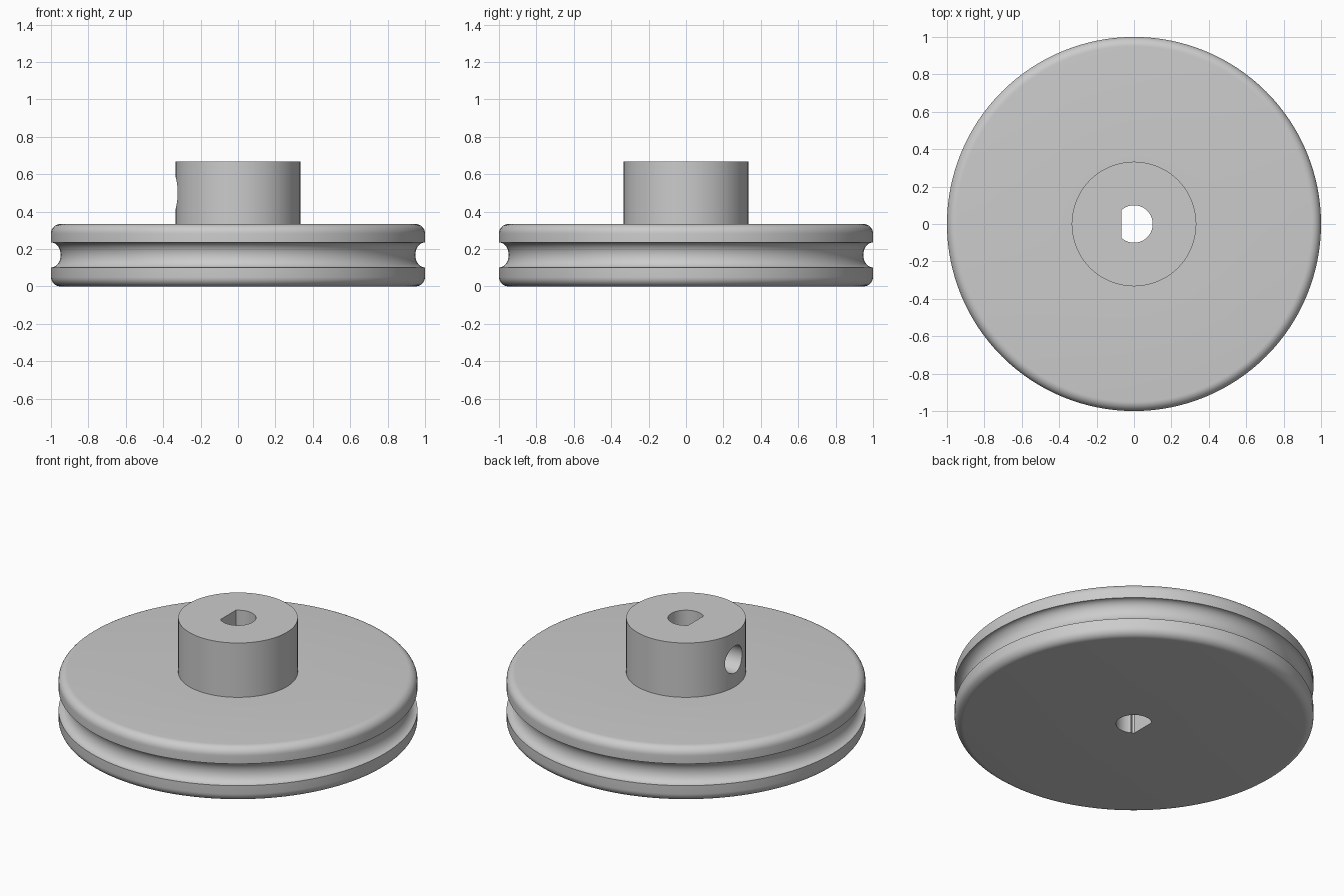
import bpy, bmesh
from math import pi, sin, cos, acos, radians
from mathutils import Matrix

cube = bpy.data.objects.get("Cube")
if cube:
    bpy.data.objects.remove(cube, do_unlink=True)

SEGMENTS = 128
RIM, HUB, FILLET = 1.0, 0.333, 0.05
DISC_TOP, HUB_TOP = 0.333, 0.667
GROOVE_Z, GROOVE_HALF, GROOVE_DEPTH = 0.168, 0.067, 0.052
BORE, FLAT_X = 0.1, -0.067
SCREW_Z, SCREW_R = 0.5, 0.083

metal = bpy.data.materials.new("grey metal")
metal.use_nodes = True
GREY = (0.6, 0.6, 0.6, 1)
metal.diffuse_color = GREY
metal.node_tree.nodes["Principled BSDF"].inputs["Base Color"].default_value = GREY


def add_object(name, bm):
    bmesh.ops.recalc_face_normals(bm, faces=bm.faces)
    mesh = bpy.data.meshes.new(name)
    bm.to_mesh(mesh)
    bm.free()
    mesh.materials.append(metal)
    obj = bpy.data.objects.new(name, mesh)
    bpy.context.collection.objects.link(obj)
    return obj


def arc(cx, cz, rx, rz, start, end, steps):
    angles = [start + (end - start) * i / steps for i in range(steps + 1)]
    return [(cx + rx * cos(a), cz + rz * sin(a)) for a in angles]


# Pulley wheel and hub: one turned profile, from bottom centre to top centre
profile = [(0, 0)]
profile += arc(RIM - FILLET, FILLET, FILLET, FILLET, -pi / 2, 0, 8)
profile += arc(RIM, GROOVE_Z, GROOVE_DEPTH, GROOVE_HALF, pi * 1.5, pi / 2, 20)
profile += arc(RIM - FILLET, DISC_TOP - FILLET, FILLET, FILLET, 0, pi / 2, 8)
profile += [(HUB, DISC_TOP), (HUB, HUB_TOP), (0, HUB_TOP)]

bm = bmesh.new()
verts = [bm.verts.new((r, 0, z)) for r, z in profile]
edges = [bm.edges.new(pair) for pair in zip(verts, verts[1:])]
bmesh.ops.spin(bm, geom=verts + edges, cent=(0, 0, 0), axis=(0, 0, 1),
               angle=2 * pi, steps=SEGMENTS, use_merge=True)
bmesh.ops.remove_doubles(bm, verts=bm.verts, dist=1e-5)
pulley = add_object("pulley_wheel", bm)

# D-shaped shaft bore, flat towards -x
bm = bmesh.new()
half = acos(FLAT_X / BORE)
ring = [bm.verts.new((x, y, -0.1)) for x, y in arc(0, 0, BORE, BORE, -half, half, 48)]
base = bm.faces.new(ring)
top = bmesh.ops.extrude_face_region(bm, geom=[base])["geom"]
bmesh.ops.translate(bm, vec=(0, 0, 1),
                    verts=[v for v in top if isinstance(v, bmesh.types.BMVert)])
bore = add_object("shaft_bore_cutter", bm)

# Set screw hole from the -x side of the hub into the bore
bm = bmesh.new()
bmesh.ops.create_cone(bm, cap_ends=True, segments=48, radius1=SCREW_R,
                      radius2=SCREW_R, depth=0.5,
                      matrix=Matrix.Translation((-0.25, 0, SCREW_Z))
                      @ Matrix.Rotation(pi / 2, 4, "Y"))
screw = add_object("screw_hole_cutter", bm)

# Cut both holes and apply, then shade
for cutter in (bore, screw):
    cut = pulley.modifiers.new(cutter.name, "BOOLEAN")
    cut.operation, cut.solver, cut.object = "DIFFERENCE", "EXACT", cutter
bpy.context.view_layer.objects.active = pulley
for obj in bpy.context.selected_objects:
    obj.select_set(False)
pulley.select_set(True)
for name in [m.name for m in pulley.modifiers]:
    bpy.ops.object.modifier_apply(modifier=name)
for cutter in (bore, screw):
    bpy.data.objects.remove(cutter, do_unlink=True)
bpy.ops.object.shade_smooth_by_angle(angle=radians(30))
